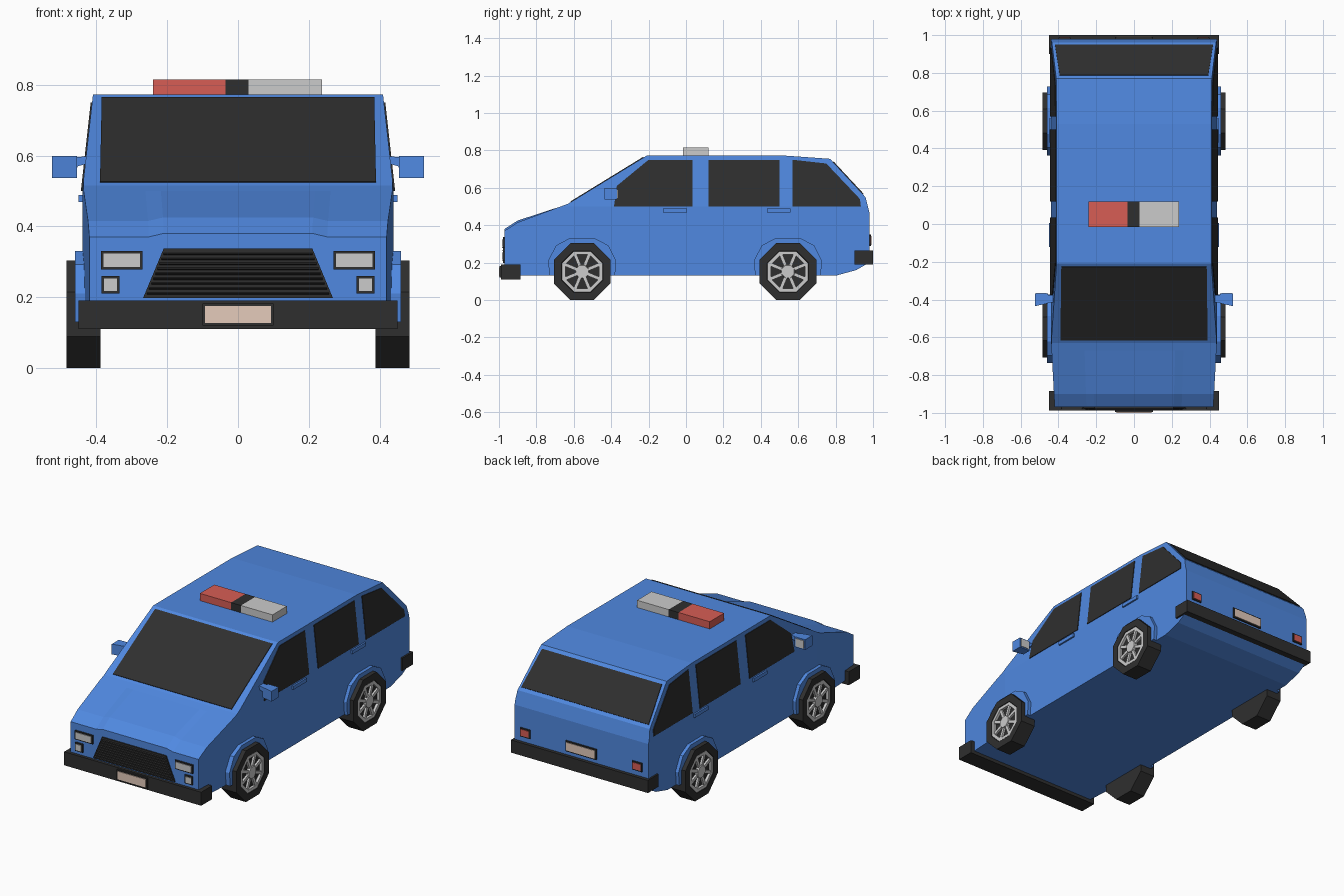
import bpy, bmesh, math
from mathutils import Vector

if "Cube" in bpy.data.objects:
    bpy.data.objects.remove(bpy.data.objects["Cube"])


def material(name, r, g, b):
    m = bpy.data.materials.new(name)
    m.diffuse_color = (r, g, b, 1)
    m.use_nodes = True
    m.node_tree.nodes["Principled BSDF"].inputs["Base Color"].default_value = m.diffuse_color
    return m


BLUE = material("blue_paint", 0.08, 0.25, 0.75)
DARK = material("dark_trim", 0.028, 0.028, 0.028)
RED = material("red_lens", 0.68, 0.11, 0.09)
TAN = material("plate_tan", 0.78, 0.6, 0.5)
GREY = None


def finish(name, bm, mat, mirror=False):
    bmesh.ops.recalc_face_normals(bm, faces=bm.faces[:])
    me = bpy.data.meshes.new(name)
    bm.to_mesh(me)
    bm.free()
    ob = bpy.data.objects.new(name, me)
    bpy.context.collection.objects.link(ob)
    if mat:
        me.materials.append(mat)
    if mirror:
        mod = ob.modifiers.new("mirror", 'MIRROR')
        mod.use_mirror_merge = False
    return ob


def add_prism(bm, pts, offset):
    a = [bm.verts.new(p) for p in pts]
    b = [bm.verts.new(Vector(p) + Vector(offset)) for p in pts]
    bm.faces.new(a)
    bm.faces.new(b)
    n = len(pts)
    for i in range(n):
        j = (i + 1) % n
        bm.faces.new((a[i], a[j], b[j], b[i]))


def prism(name, pts, offset, mat, mirror=False):
    bm = bmesh.new()
    add_prism(bm, pts, offset)
    return finish(name, bm, mat, mirror)


def box(name, x0, x1, y0, y1, z0, z1, mat, mirror=False):
    pts = [(x0, y0, z0), (x1, y0, z0), (x1, y1, z0), (x0, y1, z0)]
    return prism(name, pts, (0, 0, z1 - z0), mat, mirror)


def lathe(name, cy, rings, mat, closed=False):
    """Octagonal turned part around the axle, from (x, radius) rings."""
    bm = bmesh.new()
    loops = []
    for x, r in rings:
        loops.append([bm.verts.new((x, cy + r * math.cos(a), 0.152 + r * math.sin(a)))
                      for a in [math.pi / 8 + k * math.pi / 4 for k in range(8)]])
    pairs = list(zip(loops, loops[1:]))
    if closed:
        pairs.append((loops[-1], loops[0]))
    else:
        bm.faces.new(loops[0])
        bm.faces.new(loops[-1])
    for a, b in pairs:
        for i in range(8):
            j = (i + 1) % 8
            bm.faces.new((a[i], a[j], b[j], b[i]))
    return finish(name, bm, mat, True)


def half_width(y, z):
    w = 0.44 - 0.03 * max(0, z - 0.5) / 0.27
    return w - 0.02 * max(0, min(1, (-0.6 - y) / 0.37))


# Body: side profile extruded, cut at belt and hood, then tapered
profile = [(-0.97, 0.13), (-0.97, 0.37), (-0.90, 0.415), (-0.63, 0.515), (-0.21, 0.772),
           (0.53, 0.772), (0.77, 0.755), (0.96, 0.55), (0.98, 0.47), (0.98, 0.20),
           (0.91, 0.16), (0.80, 0.13)]
bm = bmesh.new()
add_prism(bm, [(-1, y, z) for y, z in profile], (2, 0, 0))
cuts = [((0, 0, 0.5), (0, 0, 1)), ((0, -0.6, 0), (0, 1, 0))]
cuts += [((x, 0, 0), (1, 0, 0)) for x in (-0.6, -0.5, 0.5, 0.6)]
for co, no in cuts:
    bmesh.ops.bisect_plane(bm, geom=bm.verts[:] + bm.edges[:] + bm.faces[:],
                           plane_co=co, plane_no=no)
for v in bm.verts:
    if abs(v.co.x) < 0.55 and v.co.y < -0.7 and v.co.z > 0.3:
        v.co.z += 0.01
    v.co.x *= half_width(v.co.y, v.co.z)
finish("body", bm, BLUE)

# Side windows
windows = {
    "front_side_window": [(-0.385, 0.50), (-0.37, 0.61), (-0.20, 0.75), (0.035, 0.75), (0.035, 0.50)],
    "middle_side_window": [(0.12, 0.50), (0.12, 0.75), (0.50, 0.75), (0.50, 0.50)],
    "rear_side_window": [(0.57, 0.50), (0.57, 0.75), (0.75, 0.73), (0.93, 0.54), (0.935, 0.50)],
}
for name, pts in windows.items():
    prism(name, [(half_width(y, z) - 0.006, y, z) for y, z in pts], (0.01, 0, 0), DARK, True)

# Windscreen and rear window
prism("windscreen", [(-0.39, -0.615, 0.522), (0.39, -0.615, 0.522),
                     (0.385, -0.225, 0.761), (-0.385, -0.225, 0.761)],
      (0, -0.003, 0.005), DARK)
prism("rear_window", [(-0.418, 0.945, 0.565), (0.418, 0.945, 0.565),
                      (0.393, 0.785, 0.737), (-0.393, 0.785, 0.737)],
      (0, 0.004, 0.004), DARK)

# Bumpers and number plates
box("front_bumper", -0.45, 0.45, -0.988, -0.885, 0.11, 0.19, DARK)
box("rear_bumper", -0.45, 0.45, 0.90, 1.0, 0.19, 0.265, DARK)
box("front_plate_frame", -0.1, 0.1, -0.996, -0.98, 0.12, 0.182, DARK)
box("front_plate", -0.093, 0.093, -1.0, -0.99, 0.127, 0.175, TAN)
box("rear_plate_frame", -0.1, 0.1, 0.97, 0.989, 0.288, 0.35, DARK)
box("rear_plate", -0.093, 0.093, 0.98, 0.992, 0.295, 0.343, TAN)

# Grille with horizontal slats
prism("grille", [(-0.268, -0.978, 0.198), (0.268, -0.978, 0.198),
                 (0.21, -0.978, 0.337), (-0.21, -0.978, 0.337)], (0, 0.02, 0), DARK)
bm = bmesh.new()
for i in range(9):
    z = 0.206 + i * 0.014
    w = 0.26 - 0.058 * (z - 0.198) / 0.139
    add_prism(bm, [(-w, -0.976, z), (-w, -0.976, z + 0.008), (-w, -0.985, z + 0.004)], (2 * w, 0, 0))
finish("grille_slats", bm, DARK)

# Headlights and tail lights, each a lens in a dark frame
for name, x0, x1, z0, z1 in [("headlight", 0.27, 0.387, 0.278, 0.33),
                             ("indicator", 0.335, 0.385, 0.21, 0.26)]:
    box(name + "_frame", x0, x1, -0.979, -0.95, z0, z1, DARK, True)
    box(name, x0 + 0.007, x1 - 0.007, -0.983, -0.96, z0 + 0.007, z1 - 0.007, GREY, True)
box("tail_light_frame", 0.335, 0.4, 0.97, 0.987, 0.295, 0.347, DARK, True)
box("tail_light", 0.342, 0.393, 0.975, 0.99, 0.302, 0.34, RED, True)

# Door handles
for name, y0 in [("front_door_handle", -0.122), ("rear_door_handle", 0.432)]:
    box(name, 0.43, 0.45, y0, y0 + 0.127, 0.468, 0.489, BLUE, True)

# Wing mirrors
prism("mirror_arm", [(0.42, -0.415, 0.598), (0.465, -0.415, 0.595), (0.465, -0.415, 0.545),
                     (0.452, -0.415, 0.57), (0.42, -0.415, 0.578)], (0, 0.04, 0), BLUE, True)
prism("mirror_head", [(0.455, -0.42, 0.537), (0.525, -0.435, 0.537),
                      (0.525, -0.368, 0.537), (0.455, -0.368, 0.537)], (0, 0, 0.061), BLUE, True)
box("mirror_glass", 0.463, 0.518, -0.37, -0.364, 0.544, 0.591, GREY, True)

# Roof light bar
box("light_bar_red", -0.24, -0.035, -0.015, 0.12, 0.765, 0.815, RED)
box("light_bar_middle", -0.035, 0.03, -0.015, 0.12, 0.765, 0.815, DARK)
box("light_bar_clear", 0.03, 0.237, -0.015, 0.12, 0.765, 0.815, GREY)

# Wheels and arches
arch = [(-0.175, 0.13), (-0.182, 0.21), (-0.14, 0.292), (-0.068, 0.33),
        (0.068, 0.33), (0.14, 0.292), (0.182, 0.21), (0.175, 0.13)]
for end, cy in [("front", -0.555), ("rear", 0.545)]:
    prism(end + "_wheel_arch", [(0.40, cy + y, z) for y, z in arch], (0.06, 0, 0), BLUE, True)
    lathe(end + "_tyre", cy, [(0.388, 0.1645), (0.485, 0.1645), (0.485, 0.12), (0.468, 0.112)], DARK)
    lathe(end + "_rim", cy, [(0.462, 0.117), (0.483, 0.117), (0.483, 0.098), (0.462, 0.098)], GREY, True)
    lathe(end + "_hub", cy, [(0.46, 0.042), (0.485, 0.036)], GREY)
    bm = bmesh.new()
    for k in range(8):
        a = math.pi / 8 + k * math.pi / 4
        d = Vector((0, math.cos(a), math.sin(a)))
        s = Vector((0, -d.z, d.y)) * 0.009
        c = Vector((0.462, cy, 0.152))
        add_prism(bm, [c + d * 0.03 - s, c + d * 0.105 - s, c + d * 0.105 + s, c + d * 0.03 + s],
                  (0.018, 0, 0))
    finish(end + "_spokes", bm, GREY, True)
